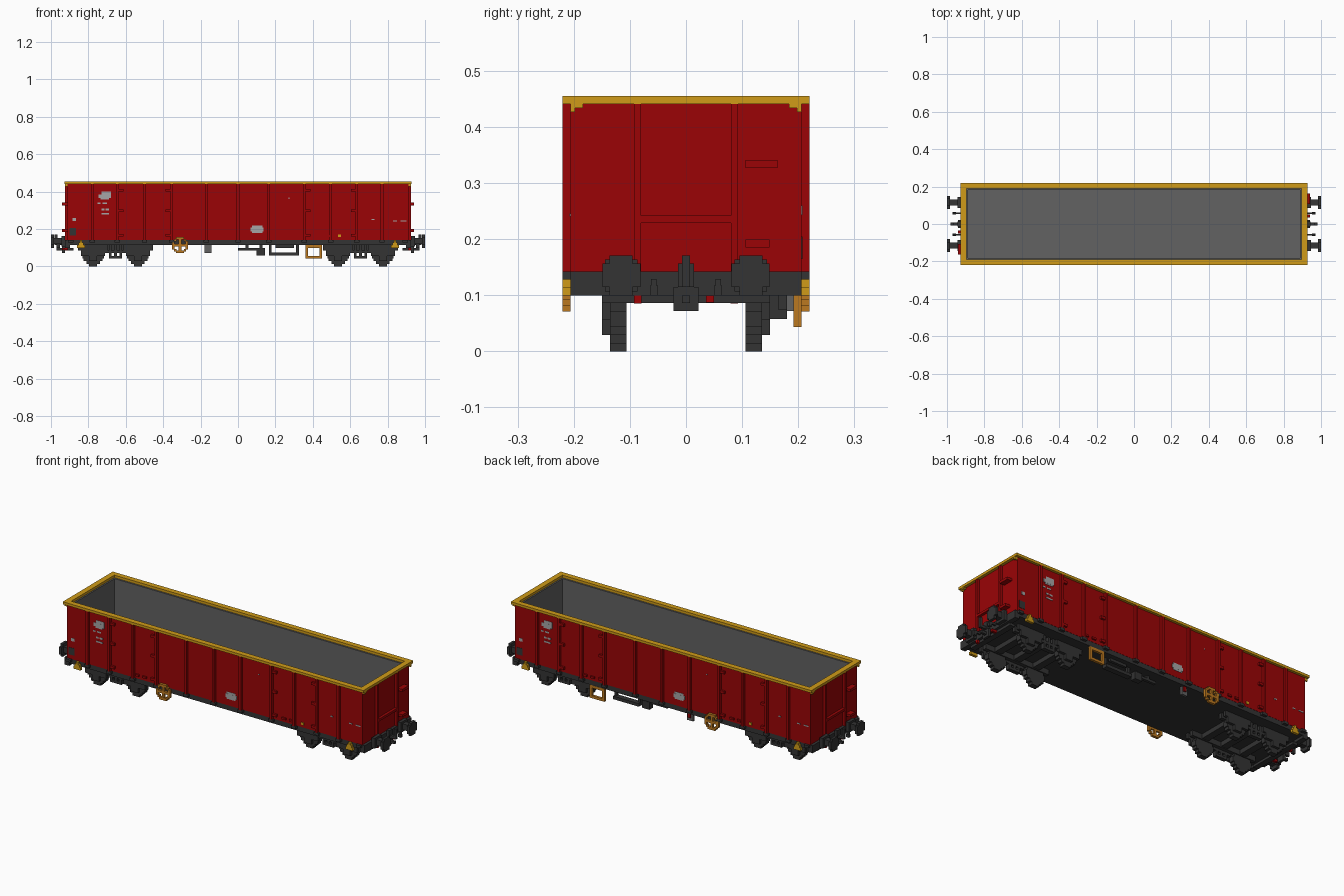
import bpy, bmesh

cube = bpy.data.objects.get("Cube")
if cube:
    bpy.data.objects.remove(cube, do_unlink=True)


def material(name, rgb):
    m = bpy.data.materials.new(name)
    m.use_nodes = True
    m.diffuse_color = (*rgb, 1)
    m.node_tree.nodes["Principled BSDF"].inputs["Base Color"].default_value = (*rgb, 1)
    return m


RED = material("wagon red", (0.325, 0.0012, 0.0018))
YELLOW = material("rim yellow", (0.63, 0.33, 0.009))
ORANGE = material("brass orange", (0.5, 0.19, 0.014))
DARK = material("chassis dark grey", (0.033, 0.033, 0.033))
GREY = material("interior grey", (0.122, 0.122, 0.122))
LIGHT = material("marking light grey", (0.38, 0.38, 0.38))

V = 0.0144  # block size


def part(name, mat, boxes):
    """One flat-shaded object from (x0, x1, y0, y1, z0, z1) boxes."""
    bm = bmesh.new()
    for x0, x1, y0, y1, z0, z1 in boxes:
        x0, x1 = sorted((x0, x1))
        y0, y1 = sorted((y0, y1))
        verts = bmesh.ops.create_cube(bm, size=1)["verts"]
        for v in verts:
            v.co = ((x0 + x1) / 2 + v.co.x * (x1 - x0),
                    (y0 + y1) / 2 + v.co.y * (y1 - y0),
                    (z0 + z1) / 2 + v.co.z * (z1 - z0))
    me = bpy.data.meshes.new(name)
    bm.to_mesh(me)
    bm.free()
    me.materials.append(mat)
    ob = bpy.data.objects.new(name, me)
    bpy.context.collection.objects.link(ob)


def flip(boxes, sx, sy):
    return [(a * sx, b * sx, c * sy, d * sy, e, f) for a, b, c, d, e, f in boxes]


def turned(boxes):          # half-turn symmetry about z
    return boxes + flip(boxes, -1, -1)


def mirror_x(boxes):
    return boxes + flip(boxes, -1, 1)


def mirror_y(boxes):
    return boxes + flip(boxes, 1, -1)


def four(boxes):
    return mirror_y(mirror_x(boxes))


def ring(x, y, xi, yi, z0, z1):   # rectangular frame seen from above
    return mirror_y([(-x, x, yi, y, z0, z1)]) + mirror_x([(xi, x, -yi, yi, z0, z1)])


# Open box body
part("body_walls", RED, ring(0.911, 0.206, 0.904, 0.199, 0.142, 0.441))
part("body_lining", GREY, ring(0.904, 0.199, 0.888, 0.181, 0.158, 0.441))
part("body_floor", GREY, [(-0.904, 0.904, -0.199, 0.199, 0.142, 0.158)])
part("top_rim", YELLOW, ring(0.927, 0.22, 0.896, 0.19, 0.441, 0.455))
part("rim_corner_brackets", YELLOW, four(
    [(0.911, 0.926, 0.184, 0.206, 0.434, 0.441),
     (0.911, 0.926, 0.198, 0.206, 0.427, 0.434)]))

# Side ribs and end ribs; the corners stay open under the rim
RIBS = [-0.78, -0.645, -0.5, -0.355, -0.17, 0, 0.165, 0.355, 0.495, 0.635, 0.77]
part("side_ribs", RED, mirror_y(
    [(x - V / 2, x + V / 2, 0.206, 0.22, 0.142, 0.441) for x in RIBS]))
part("end_ribs", RED, mirror_x(
    mirror_y([(0.911, 0.926, 0.08, 0.093, 0.142, 0.441)]) +
    [(0.911, 0.926, -0.08, 0.08, 0.229, 0.242)]))
part("end_handrails", RED, turned(
    [(0.911, 0.94, 0.106, 0.163, 0.327, 0.341),
     (0.911, 0.94, 0.106, 0.149, 0.185, 0.199)]))

# Hinges at the outer ribs of the doors, latches beside the middle ribs
hinges = [(x, x + s * 0.025, 0.206, 0.217, z, z + V)
          for x, s in ((-0.638, 1), (-0.362, -1), (0.362, 1), (0.628, -1))
          for z in (0.16, 0.29, 0.4)]
part("door_hinges", RED, mirror_y(hinges))
part("door_latches", RED, mirror_y(
    [(x - 0.012, x + 0.012, 0.206, 0.214, 0.157, 0.168) for x in (-0.475, -0.43, 0.43, 0.475)]))

# Underframe with sill, rib feet and headstocks
part("underframe", DARK, [(-0.911, 0.911, -0.205, 0.205, 0.115, 0.142)])
part("sill_feet", DARK, mirror_y(
    [(x - V, x + V, 0.205, 0.22, 0.128, 0.142) for x in [-0.895, *RIBS, 0.895]]))
part("headstocks", DARK, mirror_x(
    [(0.897, 0.926, -0.206, 0.206, 0.1, 0.142),
     (0.88, 0.911, -0.15, 0.15, 0.086, 0.1)]))

# Buffers with stepped round heads
part("buffers", DARK, four(
    [(0.926, 0.985, 0.1, 0.13, 0.12, 0.153),
     (0.926, 0.945, 0.086, 0.144, 0.107, 0.164),
     (0.985, 1.0, 0.095, 0.136, 0.1, 0.115),
     (0.985, 1.0, 0.081, 0.149, 0.115, 0.157),
     (0.985, 1.0, 0.095, 0.136, 0.157, 0.171)]))

# Couplings and brake hoses
part("couplings", DARK, mirror_x(
    [(0.926, 0.943, -0.014, 0.014, 0.115, 0.157),
     (0.926, 0.94, -0.022, 0.022, 0.072, 0.115),
     (0.943, 0.98, -0.007, 0.007, 0.115, 0.13),
     (0.966, 0.98, -0.007, 0.007, 0.13, 0.171),
     (0.94, 0.97, -0.007, 0.007, 0.086, 0.1)]))
part("brake_hoses", DARK, mirror_x(mirror_y(
    [(0.926, 0.97, 0.053, 0.062, 0.117, 0.129),
     (0.953, 0.97, 0.05, 0.064, 0.1, 0.117)])))
part("hose_taps", RED, turned(
    [(0.911, 0.94, 0.036, 0.05, 0.087, 0.1),
     (0.911, 0.926, -0.093, -0.079, 0.085, 0.1)]))

# Bogies: stepped wheels, axle boxes, side frames and transoms
WHEEL_ROWS = [1.5, 2.5, 3.5, 4, 4, 3.5, 2.5, 1.5]
wheels, axle_boxes, frames = [], [], []
for cx in (-0.655, 0.655):
    for wx in (cx - 0.12, cx + 0.12):
        wheels += [(wx - w * V, wx + w * V, 0.106, 0.135, i * V, (i + 1) * V)
                   for i, w in enumerate(WHEEL_ROWS)]
        axle_boxes += [(wx - 0.022, wx + 0.022, 0.135, 0.15, 0.029, 0.057),
                       (wx - 0.065, wx + 0.065, 0.135, 0.15, 0.057, 0.086),
                       (wx - 0.08, wx + 0.08, 0.135, 0.15, 0.086, 0.115)]
    frames += [(cx - 0.06, cx + 0.06, 0.12, 0.142, 0.072, 0.086),
               (cx - 0.035, cx + 0.035, 0.12, 0.142, 0.043, 0.057)]
    frames += [(cx + d - 0.007, cx + d + 0.007, 0.12, 0.142, 0.057, 0.115)
               for d in (-0.028, 0, 0.028)]
    frames += [(cx - 0.2, cx + 0.2, 0.1, 0.12, 0.086, 0.115)]
part("wheels", DARK, mirror_y(wheels))
part("axle_boxes", DARK, mirror_y(axle_boxes))
part("bogie_side_frames", DARK, mirror_y(frames))
part("bogie_transoms", DARK, mirror_x(
    [(x - 0.02, x + 0.02, -0.1, 0.1, 0.09, 0.115) for x in (0.535, 0.655, 0.775)]))

# Brake gear under the +y side
part("brake_gear", DARK,
     [(0.0, 0.1, 0.15, 0.165, 0.086, 0.1), (0.04, 0.055, 0.15, 0.165, 0.1, 0.115),
      (0.1, 0.145, 0.15, 0.18, 0.058, 0.1), (0.115, 0.13, 0.15, 0.165, 0.1, 0.115),
      (0.165, 0.325, 0.15, 0.18, 0.058, 0.075), (0.165, 0.18, 0.15, 0.165, 0.075, 0.115),
      (0.311, 0.325, 0.15, 0.165, 0.075, 0.115), (0.2, 0.3, 0.165, 0.18, 0.1, 0.115)])
part("brake_valve", GREY, [(-0.178, -0.142, 0.178, 0.192, 0.072, 0.115)])
part("brake_valve_tag", RED, [(-0.165, -0.15, 0.192, 0.2, 0.09, 0.115)])
part("step_frame", ORANGE,
     [(0.36, 0.45, 0.192, 0.206, 0.043, 0.057), (0.36, 0.45, 0.192, 0.206, 0.1, 0.115),
      (0.36, 0.374, 0.192, 0.206, 0.057, 0.1), (0.436, 0.45, 0.192, 0.206, 0.057, 0.1)])

# Brake hand wheels: stepped ring, corner blocks and spokes
hx, hz = -0.31, 0.114
wheel = [(hx - 0.022, hx + 0.022, 0.206, 0.22, hz + s * 0.036 - V / 2, hz + s * 0.036 + V / 2)
         for s in (-1, 1)]
wheel += [(hx + s * 0.036 - V / 2, hx + s * 0.036 + V / 2, 0.206, 0.22, hz - 0.022, hz + 0.022)
          for s in (-1, 1)]
wheel += [(hx + s * 0.02, hx + s * 0.033, 0.206, 0.22, hz + t * 0.02, hz + t * 0.033)
          for s in (-1, 1) for t in (-1, 1)]
wheel += [(hx - 0.03, hx + 0.03, 0.208, 0.219, hz - 0.007, hz + 0.007),
          (hx - 0.007, hx + 0.007, 0.208, 0.219, hz - 0.03, hz + 0.03)]
part("hand_wheels", ORANGE, mirror_y(wheel))

# Stepped warning triangles above the outer wheels
part("warning_triangles", YELLOW, four(
    [(0.818, 0.861, 0.205, 0.22, 0.1, 0.115),
     (0.825, 0.854, 0.205, 0.22, 0.115, 0.129),
     (0.833, 0.846, 0.205, 0.22, 0.129, 0.142)]))

# Painted markings on the sides: x0, x1, z0, z1 on the front
MARKS = [(-0.73, -0.68, 0.385, 0.4), (-0.745, -0.68, 0.365, 0.385),
         (-0.735, -0.69, 0.357, 0.365), (-0.75, -0.735, 0.333, 0.341),
         (-0.725, -0.7, 0.333, 0.341), (-0.73, -0.715, 0.3, 0.31),
         (-0.708, -0.69, 0.3, 0.31), (-0.73, -0.69, 0.278, 0.286),
         (0.075, 0.13, 0.178, 0.218), (0.068, 0.137, 0.187, 0.207),
         (-0.885, -0.865, 0.243, 0.26), (0.715, 0.73, 0.248, 0.255),
         (0.83, 0.85, 0.24, 0.246), (0.87, 0.9, 0.24, 0.246), (0.27, 0.276, 0.362, 0.368)]
part("side_markings", LIGHT, turned(
    [(a, b, -0.2075 - 0.0005 * (i % 2), -0.2055, c, d) for i, (a, b, c, d) in enumerate(MARKS)]))
part("side_dark_panels", DARK, turned([(-0.9, -0.865, -0.2075, -0.2055, 0.165, 0.205)]))
part("latch_plates", YELLOW, turned([(0.535, 0.552, -0.21, -0.2055, 0.157, 0.17)]))
